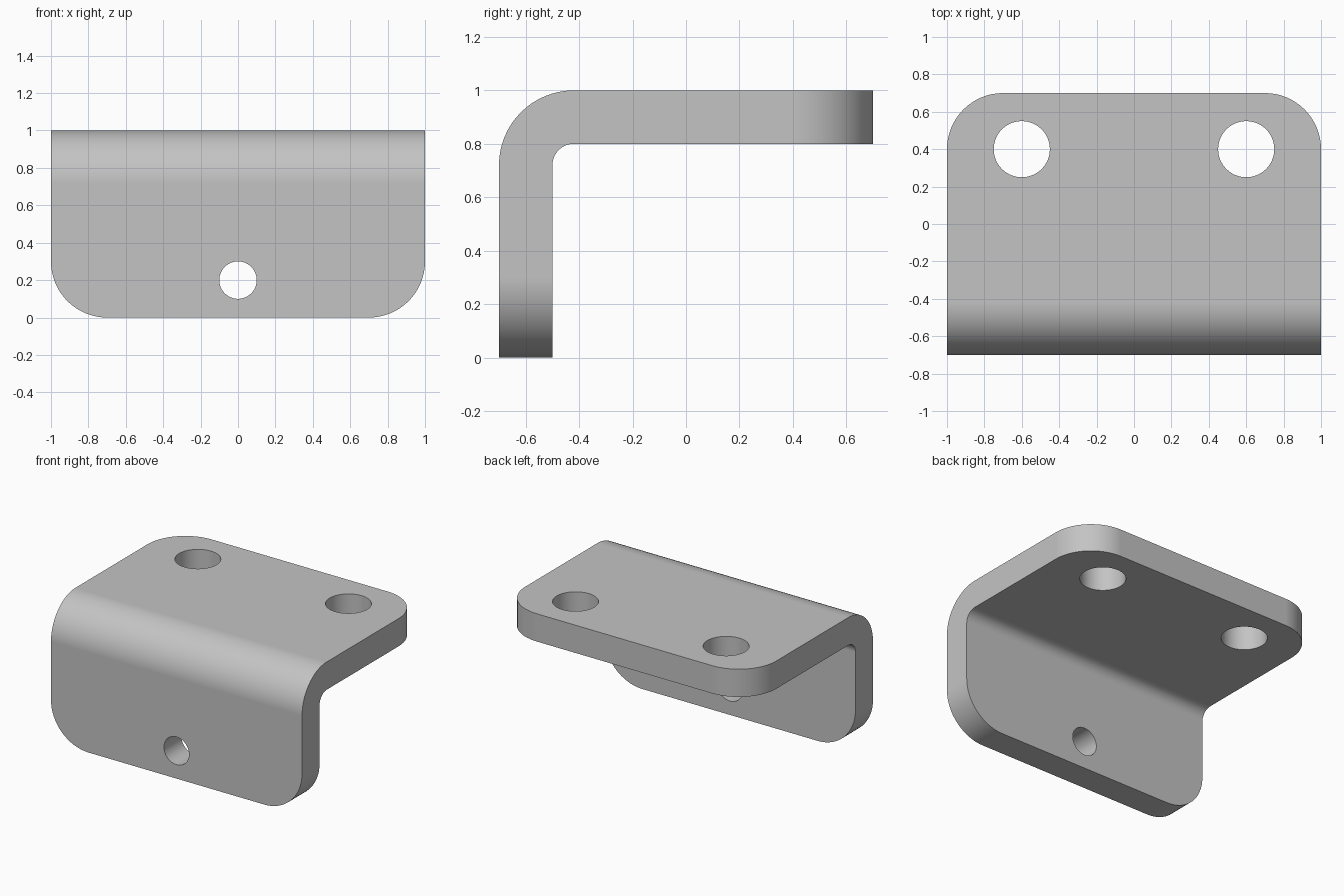
import bpy, bmesh
from math import sin, cos, pi, radians
from mathutils import Matrix, Vector

default = bpy.data.objects.get("Cube")
if default:
    bpy.data.objects.remove(default, do_unlink=True)

# Dimensions
HALF_W, HALF_D, HEIGHT, THICK = 1.0, 0.7, 1.0, 0.2
INNER_R, CORNER_R, STEPS = 0.08, 0.3, 16
OUTER_R = INNER_R + THICK

steel = bpy.data.materials.new("plain grey steel")
steel.use_nodes = True
grey = (0.55, 0.55, 0.55, 1)
steel.diffuse_color = grey
steel.node_tree.nodes["Principled BSDF"].inputs["Base Color"].default_value = grey


def make_object(name, bm):
    bmesh.ops.recalc_face_normals(bm, faces=bm.faces[:])
    mesh = bpy.data.meshes.new(name)
    bm.to_mesh(mesh)
    bm.free()
    mesh.materials.append(steel)
    obj = bpy.data.objects.new(name, mesh)
    bpy.context.collection.objects.link(obj)
    return obj


def bend(radius):
    """Quarter arc in the side profile, from the upright to the top plate."""
    cy, cz = -HALF_D + OUTER_R, HEIGHT - OUTER_R
    angles = [pi - pi / 2 * i / STEPS for i in range(STEPS + 1)]
    return [(cy + radius * cos(a), cz + radius * sin(a)) for a in angles]


# Bent plate: side profile swept across the width
profile = [(-HALF_D, 0)] + bend(OUTER_R) + [(HALF_D, HEIGHT), (HALF_D, HEIGHT - THICK)]
profile += bend(INNER_R)[::-1] + [(-HALF_D + THICK, 0)]
bm = bmesh.new()
side = bm.faces.new([bm.verts.new((-HALF_W, y, z)) for y, z in profile])
sweep = bmesh.ops.extrude_face_region(bm, geom=[side])["geom"]
bmesh.ops.translate(bm, vec=(2 * HALF_W, 0, 0),
                    verts=[v for v in sweep if isinstance(v, bmesh.types.BMVert)])
bmesh.ops.recalc_face_normals(bm, faces=bm.faces[:])


# Rounded corners at the free ends of both flanges
def is_corner(edge):
    a, b = (v.co for v in edge.verts)
    same_side = abs(a.x - b.x) < 0.01
    return same_side and (max(a.z, b.z) < 0.01 or min(a.y, b.y) > HALF_D - 0.01)


bmesh.ops.bevel(bm, geom=[e for e in bm.edges if is_corner(e)], offset=CORNER_R,
                offset_type='OFFSET', segments=STEPS, profile=0.5, affect='EDGES')
bracket = make_object("angle_bracket", bm)


# Bolt holes: two through the top plate, one through the upright
def drill(name, centre, radius, axis):
    bm = bmesh.new()
    turn = Vector((0, 0, 1)).rotation_difference(Vector(axis)).to_matrix().to_4x4()
    bmesh.ops.create_cone(bm, cap_ends=True, segments=64, radius1=radius, radius2=radius,
                          depth=2 * THICK, matrix=Matrix.Translation(centre) @ turn)
    cutter = make_object(name, bm)
    cut = bracket.modifiers.new(name, 'BOOLEAN')
    cut.operation, cut.solver, cut.object = 'DIFFERENCE', 'EXACT', cutter
    bpy.context.view_layer.objects.active = bracket
    bpy.ops.object.modifier_apply(modifier=cut.name)
    bpy.data.objects.remove(cutter, do_unlink=True)


for label, x in (("left", 0.6), ("right", -0.6)):
    drill(label + "_top_hole", (x, 0.4, HEIGHT - THICK / 2), 0.15, (0, 0, 1))
drill("front_hole", (0, -HALF_D + THICK / 2, 0.2), 0.1, (0, 1, 0))

# Smooth curves, crisp edges, flat plates
bpy.ops.object.select_all(action='DESELECT')
bracket.select_set(True)
bpy.context.view_layer.objects.active = bracket
bpy.ops.object.shade_smooth_by_angle(angle=radians(30))
weighted = bracket.modifiers.new("flat_plates", 'WEIGHTED_NORMAL')
weighted.keep_sharp = True
